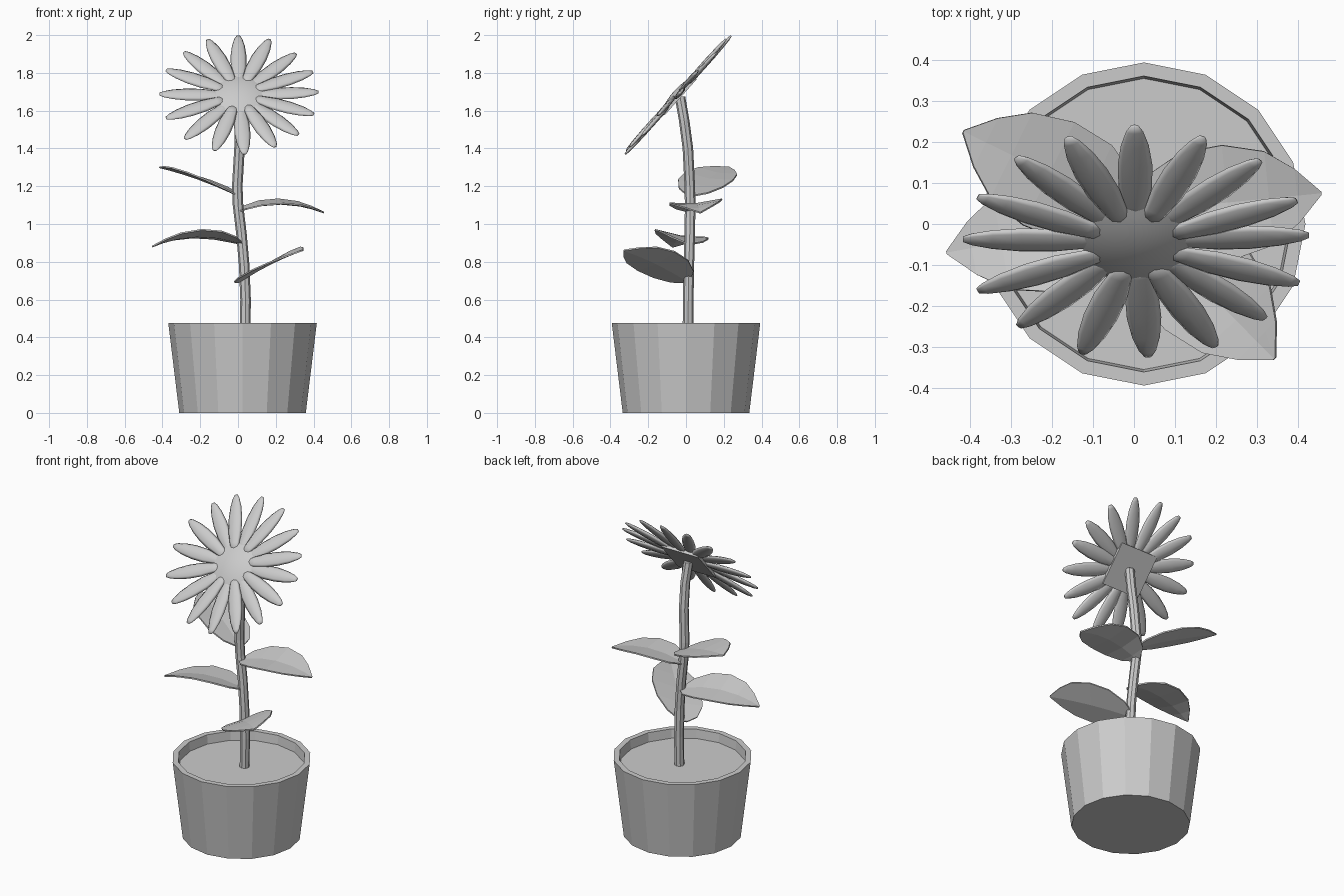
import bpy, bmesh, math
from mathutils import Vector, Matrix

if "Cube" in bpy.data.objects:
    bpy.data.objects.remove(bpy.data.objects["Cube"])


def finish(name, bm, smooth=False):
    bmesh.ops.recalc_face_normals(bm, faces=bm.faces[:])
    me = bpy.data.meshes.new(name)
    bm.to_mesh(me)
    bm.free()
    for p in me.polygons:
        p.use_smooth = smooth
    ob = bpy.data.objects.new(name, me)
    bpy.context.collection.objects.link(ob)
    return ob


def loft(bm, rings):
    """Skin a list of closed rings and cap both ends."""
    vs = [[bm.verts.new(p) for p in r] for r in rings]
    n = len(vs[0])
    for a, b in zip(vs, vs[1:]):
        for i in range(n):
            bm.faces.new((a[i], a[(i + 1) % n], b[(i + 1) % n], b[i]))
    bm.faces.new(vs[0][::-1])
    bm.faces.new(vs[-1])


def ring(c, r, n):
    return [Vector(c) + Vector((r * math.cos(math.tau * i / n), r * math.sin(math.tau * i / n), 0))
            for i in range(n)]


# Pot with rim and recessed soil
bm = bmesh.new()
loft(bm, [ring((0.024, 0, z), r, 16) for r, z in
          [(0.335, 0), (0.393, 0.475), (0.36, 0.475), (0.354, 0.42)]])
finish("pot", bm)

# Gently bent stem
bm = bmesh.new()
path = [(0.038, 0.01, 0.41), (0.04, 0.012, 0.6), (0.033, 0.015, 0.78), (0.018, 0.02, 0.95),
        (0.0, 0.022, 1.1), (-0.004, 0.02, 1.2), (0.008, 0.01, 1.4), (0.012, -0.01, 1.55),
        (0.005, -0.032, 1.675)]
loft(bm, [ring(p, 0.028, 8) for p in path])
finish("stem", bm)


# Leaves: base point, tip in plan, rise and droop along the length, sideways roll
def leaf(name, base, tip, rise, droop, roll):
    outline = [(0, 0.02), (0.09, 0.085), (0.27, 0.13), (0.5, 0.14), (0.72, 0.115), (0.87, 0.066), (1, 0.004)]
    base = Vector(base)
    axis = Vector((tip[0] - base.x, tip[1] - base.y, 0))
    d = axis.normalized()
    side = Vector((d.y, -d.x, 0))
    bm = bmesh.new()
    rows = []
    for t, w in outline:
        row = []
        for k in (-1, -0.5, 0, 0.5, 1):
            z = rise * t + droop * t * t + roll * k * w + 0.1 * abs(k) * w - 0.005
            row.append(bm.verts.new(base + axis * t + side * (k * w) + Vector((0, 0, z))))
        rows.append(row)
    for a, b in zip(rows, rows[1:]):
        for i in range(4):
            bm.faces.new((a[i], a[i + 1], b[i + 1], b[i]))
    ob = finish(name, bm)
    mod = ob.modifiers.new("thickness", 'SOLIDIFY')
    mod.thickness = 0.008
    mod.offset = 0


leaf("leaf_upper_left", (0.0, 0.02, 1.155), (-0.415, 0.225), 0.2, -0.05, -0.155)
leaf("leaf_upper_right", (0.0, 0.03, 1.07), (0.455, 0.075), 0.17, -0.175, -0.08)
leaf("leaf_lower_left", (0.02, 0.015, 0.90), (-0.455, -0.07), 0.175, -0.19, -0.15)
leaf("leaf_lower_right", (0.01, 0.01, 0.70), (0.342, -0.328), 0.22, -0.055, -0.35)

# Tilted frame of the flower head (local z points out of the face)
head = Matrix(((1, 0, 0, 0.005), (0, 0.667, -0.745, -0.045),
               (0, 0.745, 0.667, 1.685), (0, 0, 0, 1)))

# Petals: smooth flattened spindles around the head
bm = bmesh.new()
sections = [(0.08, 0.022, 0.008), (0.13, 0.03, 0.011), (0.2, 0.041, 0.013), (0.28, 0.042, 0.013),
            (0.35, 0.034, 0.011), (0.4, 0.021, 0.008), (0.421, 0.01, 0.004)]
angles = [3, 22, 44.5, 67.5, 90.5, 113, 133.5, 156, 179, 204, 227.5, 252, 274, 297, 318, 340]
for i, a in enumerate(angles):
    m = head @ Matrix.Rotation(math.radians(a), 4, 'Z')
    lift = 0.004 if i % 2 else -0.004
    loft(bm, [[m @ Vector((r, w * math.cos(math.tau * k / 8), h * math.sin(math.tau * k / 8) + lift))
               for k in range(8)] for r, w, h in sections])
finish("petals", bm, True)

# Flower centre: shallow dome on a square backing behind the petals
bm = bmesh.new()
bmesh.ops.create_grid(bm, x_segments=10, y_segments=10, size=0.128)
for v in bm.verts:
    v.co.z = 0.026 - 1.35 * (v.co.x ** 2 + v.co.y ** 2)
rim = [e for e in bm.edges if e.is_boundary]
new = bmesh.ops.extrude_edge_only(bm, edges=rim)["geom"]
for v in new:
    if isinstance(v, bmesh.types.BMVert):
        v.co.z = -0.022
bmesh.ops.holes_fill(bm, edges=[e for e in bm.edges if e.is_boundary], sides=0)
bm.transform(head)
centre = finish("flower_centre", bm)
bpy.context.view_layer.objects.active = centre
centre.select_set(True)
bpy.ops.object.shade_smooth_by_angle(angle=math.radians(40))
